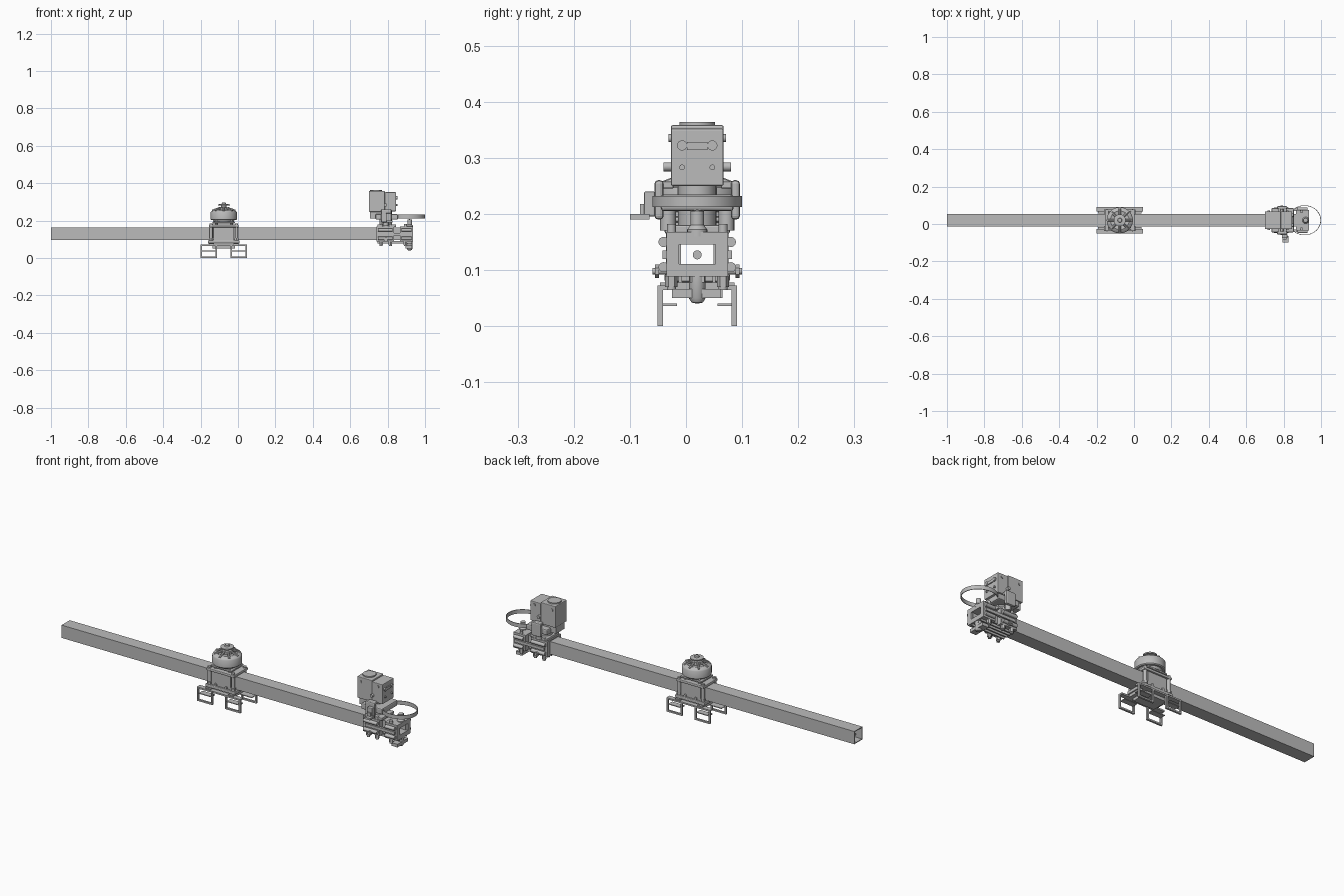
import bpy, bmesh, math
from mathutils import Vector

if "Cube" in bpy.data.objects:
    bpy.data.objects.remove(bpy.data.objects["Cube"])

grey = bpy.data.materials.new("machined_grey")
grey.use_nodes = True
grey.diffuse_color = (0.5, 0.5, 0.5, 1)
grey.node_tree.nodes["Principled BSDF"].inputs["Base Color"].default_value = (0.5, 0.5, 0.5, 1)

CY = 0.02      # centre line of the boom
CZ = 0.129
MX = -0.076    # motor centre
TX = 0.80      # tail head centre


def finish(bm, name, smooth=False):
    bmesh.ops.recalc_face_normals(bm, faces=bm.faces)
    mesh = bpy.data.meshes.new(name)
    bm.to_mesh(mesh)
    bm.free()
    mesh.materials.append(grey)
    ob = bpy.data.objects.new(name, mesh)
    bpy.context.collection.objects.link(ob)
    if smooth:
        bpy.ops.object.select_all(action='DESELECT')
        ob.select_set(True)
        bpy.context.view_layer.objects.active = ob
        bpy.ops.object.shade_smooth_by_angle(angle=math.radians(35))
    return ob


def box(name, x, y, z, bevel=0):
    """Box from (min, max) pairs."""
    bm = bmesh.new()
    bmesh.ops.create_cube(bm, size=1)
    for v in bm.verts:
        v.co = [r[0] if c < 0 else r[1] for r, c in zip((x, y, z), v.co)]
    ob = finish(bm, name)
    if bevel:
        m = ob.modifiers.new("bevel", 'BEVEL')
        m.width, m.segments = bevel, 2
    return ob


def rod(name, start, end, radius, sides=20):
    a, b = Vector(start), Vector(end)
    bm = bmesh.new()
    bmesh.ops.create_cone(bm, cap_ends=True, segments=sides, radius1=radius,
                          radius2=radius, depth=(b - a).length)
    turn = (b - a).to_track_quat('Z', 'Y')
    for v in bm.verts:
        v.co = turn @ v.co + (a + b) / 2
    return finish(bm, name, sides > 8)


def lathe(name, x, y, profile, steps=40):
    """Spin (radius, height) points around a vertical axis."""
    bm = bmesh.new()
    vs = [bm.verts.new((x + r, y, z)) for r, z in profile]
    edges = [bm.edges.new(p) for p in zip(vs, vs[1:])]
    bmesh.ops.spin(bm, geom=vs + edges, cent=(x, y, 0), axis=(0, 0, 1),
                   angle=math.tau, steps=steps)
    bmesh.ops.remove_doubles(bm, verts=bm.verts, dist=1e-5)
    return finish(bm, name, True)


def frame(name, axis, span, outer_u, outer_v, wall):
    """Rectangular ring extruded along an axis (0 = x, 1 = y)."""
    bm = bmesh.new()
    loops = []
    for d in span:
        for w in (0, wall):
            u, v = (outer_u[0] + w, outer_u[1] - w), (outer_v[0] + w, outer_v[1] - w)
            pts = [(u[0], v[0]), (u[1], v[0]), (u[1], v[1]), (u[0], v[1])]
            loops.append([bm.verts.new((d, p, q) if axis == 0 else (p, d, q)) for p, q in pts])
    for a, b in ((0, 1), (1, 3), (3, 2), (2, 0)):
        for i in range(4):
            j = (i + 1) % 4
            bm.faces.new((loops[a][i], loops[a][j], loops[b][j], loops[b][i]))
    return finish(bm, name)


# Square boom tube
frame("boom_tube", 0, (-1, 0.925), (CY - 0.033, CY + 0.033), (CZ - 0.033, CZ + 0.033), 0.004)
rod("boom_inner_pin", (-0.98, CY, CZ - 0.002), (-0.9, CY, CZ - 0.002), 0.008)

# Landing legs, rails and cross bars
for side, label in ((-1, "right"), (1, "left")):
    y0 = CY + side * 0.066
    rail = sorted((y0 - side * 0.02, y0 + side * 0.004))
    box(f"{label}_leg_rail", (-0.2, 0.048), rail, (0.064, 0.072))
    for x0, end in ((-0.2, "rear"), (-0.04, "front")):
        frame(f"{label}_{end}_leg", 1, (y0 - 0.005, y0 + 0.005), (x0, x0 + 0.088), (0, 0.072), 0.008)
        box(f"{label}_{end}_leg_lip", (x0 + 0.008, x0 + 0.08),
            sorted((y0, y0 - side * 0.03)), (0.036, 0.04))
for s in (-1, 1):
    box("leg_cross_bar", (MX + s * 0.065 - 0.014, MX + s * 0.065 + 0.014),
        (CY - 0.066, CY + 0.066), (0.064, 0.078))
box("leg_belly_plate", (MX - 0.06, MX + 0.06), (CY - 0.045, CY + 0.045), (0.05, 0.066))

# Motor mount clamp: plates, cheeks, corner posts and bolts
box("mount_bottom_plate", (MX - 0.085, MX + 0.085), (CY - 0.058, CY + 0.058), (0.078, 0.095), 0.004)
box("mount_top_plate", (MX - 0.08, MX + 0.08), (CY - 0.058, CY + 0.058), (0.164, 0.178), 0.004)
box("mount_upper_plate", (MX - 0.06, MX + 0.06), (CY - 0.05, CY + 0.05), (0.185, 0.195), 0.004)
for s in (-1, 1):
    box("mount_cheek", (MX - 0.055, MX + 0.055),
        sorted((CY + s * 0.034, CY + s * 0.05)), (0.095, 0.164))
    for t in (-1, 1):
        px, py = MX + t * 0.068, CY + s * 0.047
        rod("mount_corner_post", (px, py, 0.07), (px, py, 0.185), 0.009)
        rod("mount_nut", (px, py, 0.095), (px, py, 0.108), 0.013, 6)
        rod("motor_standoff", (MX + t * 0.04, CY + s * 0.035, 0.176),
            (MX + t * 0.04, CY + s * 0.035, 0.205), 0.008)
        rod("mount_side_screw", (MX + t * 0.03, CY + s * 0.05, 0.1),
            (MX + t * 0.03, CY + s * 0.056, 0.1), 0.007)

# Motor with domed bell, spokes and propeller hub
lathe("motor_base", MX, CY, [(0, 0.192), (0.052, 0.192), (0.058, 0.205), (0, 0.205)])
lathe("motor_bell", MX, CY, [(0, 0.203), (0.066, 0.203), (0.07, 0.207), (0.07, 0.245),
                             (0.066, 0.251), (0.05, 0.258), (0.044, 0.256), (0, 0.256)])
for i in range(8):
    a = math.tau * i / 8
    d = Vector((math.cos(a), math.sin(a), 0))
    c = Vector((MX, CY, 0.262))
    rod("bell_spoke", c + d * 0.02 + Vector((0, 0, 0.006)), c + d * 0.062 - Vector((0, 0, 0.01)), 0.006, 8)
lathe("propeller_hub", MX, CY, [(0, 0.25), (0.028, 0.25), (0.026, 0.27), (0.014, 0.272), (0.014, 0.28),
                                (0.032, 0.281), (0.032, 0.287), (0.012, 0.289), (0.01, 0.296), (0, 0.296)])

# Tail clamp around the boom
for name, x in (("tail_clamp_inner", (0.74, 0.835)), ("tail_clamp_outer", (0.865, 0.935))):
    frame(name, 0, x, (CY - 0.055, CY + 0.055), (0.088, 0.168), 0.0225)
    for s in (-1, 1):
        for z in (0.105, 0.15):
            rod("clamp_ear", (x[0] + 0.008, CY + s * 0.06, z), (x[1] - 0.008, CY + s * 0.06, z), 0.009)
for s in (-1, 1):
    box("clamp_side_bar", (0.755, 0.925), sorted((CY + s * 0.05, CY + s * 0.062)), (0.12, 0.135))
    rod("clamp_cross_bolt", (0.79, CY + s * 0.05, 0.098), (0.79, CY + s * 0.08, 0.098), 0.006)
    rod("clamp_bolt_head", (0.79, CY + s * 0.068, 0.098), (0.79, CY + s * 0.075, 0.098), 0.012, 6)
    for x in (0.765, 0.815, 0.895):
        rod("clamp_lower_bolt", (x, CY + s * 0.046, 0.064), (x, CY + s * 0.046, 0.182), 0.008)
        rod("clamp_lower_nut", (x, CY + s * 0.046, 0.07), (x, CY + s * 0.046, 0.088), 0.011, 6)
box("clamp_lower_bar", (0.895, 0.93), (CY - 0.045, CY + 0.042), (0.05, 0.066))
for y in (-0.03, -0.01, 0.01, 0.03):
    box("clamp_belly_fin", (0.745, 0.93), (CY + y - 0.003, CY + y + 0.003), (0.078, 0.09))

# Hinge pins above and below the end of the boom
lathe("upper_hinge_pin", 0.918, CY, [(0, 0.16), (0.018, 0.16), (0.018, 0.172), (0.012, 0.18),
                                     (0.012, 0.205), (0, 0.208)], 20)
lathe("lower_hinge_pin", 0.918, CY, [(0, 0.04), (0.01, 0.042), (0.015, 0.05), (0.015, 0.09), (0, 0.09)], 20)

# Neck, tilt yoke and side pivots
box("neck_base", (0.745, 0.845), (CY - 0.05, CY + 0.05), (0.166, 0.18), 0.003)
rod("neck_column", (0.79, CY, 0.178), (0.79, CY, 0.25), 0.034)
box("yoke_plate", (0.735, 0.855), (CY - 0.065, CY + 0.065), (0.205, 0.235), 0.006)
for s in (-1, 1):
    box("yoke_arm", (0.765, 0.82), sorted((CY + s * 0.06, CY + s * 0.076)), (0.19, 0.26), 0.006)
    rod("yoke_leg", (0.79, CY + s * 0.052, 0.17), (0.79, CY + s * 0.052, 0.215), 0.014)
    box("yoke_upper_lug", (0.77, 0.815), sorted((CY + s * 0.042, CY + s * 0.075)), (0.245, 0.258), 0.003)
    rod("pivot_bolt", (0.79, CY + s * 0.04, 0.284), (0.79, CY + s * 0.06, 0.284), 0.008)
box("control_arm", (0.79, 0.82), (-0.075, -0.055), (0.195, 0.24), 0.003)
box("control_arm_step", (0.795, 0.825), (-0.1, -0.065), (0.19, 0.2))
box("control_arm_riser", (0.795, 0.815), (-0.082, -0.065), (0.19, 0.218))

# Head housing: two stepped blocks with cap and face screws
box("head_rear_block", (0.7, 0.785), (CY - 0.047, CY + 0.047), (0.247, 0.358), 0.003)
box("head_front_block", (0.785, 0.845), (CY - 0.047, CY + 0.047), (0.25, 0.352), 0.003)
box("head_lower_block", (0.705, 0.785), (CY - 0.035, CY + 0.035), (0.212, 0.25))
lathe("head_cap", 0.738, CY, [(0, 0.355), (0.032, 0.355), (0.032, 0.364), (0, 0.364)])
box("head_slot_plate", (0.84, 0.85), (CY - 0.018, CY + 0.018), (0.314, 0.328))
for s in (-1, 1):
    for z, r in ((0.322, 0.009), (0.283, 0.005)):
        rod("head_screw", (0.84, CY + s * 0.027, z), (0.852, CY + s * 0.027, z), r)
    for x in (0.72, 0.82):
        rod("head_side_screw", (x, CY + s * 0.045, 0.335), (x, CY + s * 0.051, 0.335), 0.007)

# Flat strap hoop reaching past the end of the boom
hoop = lathe("strap_hoop", 0, 0, [(0.08, 0.212), (0.08, 0.232), (0.077, 0.232), (0.077, 0.212), (0.08, 0.212)], 64)
hoop.scale = (1.1, 1, 1)
hoop.location = (0.912, CY, 0)
